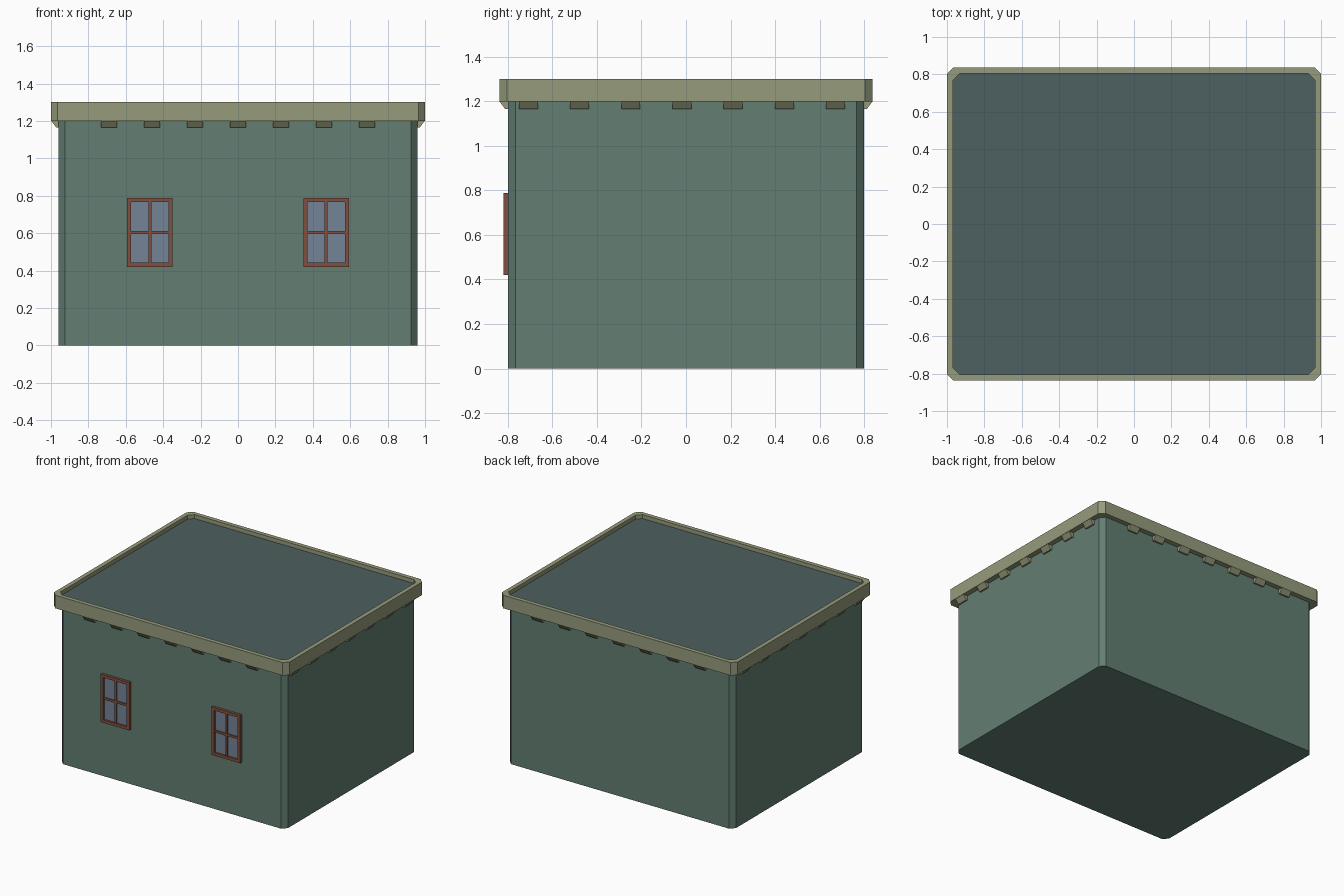
import bpy, bmesh
from math import pi
from mathutils import Matrix, Vector

if "Cube" in bpy.data.objects:
    bpy.data.objects.remove(bpy.data.objects["Cube"])


def material(name, rgb):
    m = bpy.data.materials.new(name)
    m.diffuse_color = (*rgb, 1)
    m.use_nodes = True
    m.node_tree.nodes["Principled BSDF"].inputs["Base Color"].default_value = m.diffuse_color
    return m


GREEN = material("wall_green", (0.125, 0.21, 0.17))
ROOF = material("roof_slate", (0.075, 0.115, 0.115))
OLIVE = material("trim_olive", (0.30, 0.33, 0.20))
WOOD = material("window_wood", (0.22, 0.08, 0.05))
GLASS = material("window_glass", (0.17, 0.23, 0.31))


def finish(name, bm, mat):
    bmesh.ops.recalc_face_normals(bm, faces=bm.faces)
    me = bpy.data.meshes.new(name)
    bm.to_mesh(me)
    bm.free()
    me.materials.append(mat)
    ob = bpy.data.objects.new(name, me)
    bpy.context.collection.objects.link(ob)
    return ob


def loop(bm, x, y, c, z):
    """Rectangle with chamfered corners at height z."""
    pts = [(x, y - c), (x - c, y), (c - x, y), (-x, y - c),
           (-x, c - y), (c - x, -y), (x - c, -y), (x, c - y)]
    return [bm.verts.new((*p, z)) for p in pts]


def bridge(bm, a, b):
    n = len(a)
    for i in range(n):
        j = (i + 1) % n
        bm.faces.new((a[i], a[j], b[j], b[i]))


def add_box(bm, lo, hi):
    lo, hi = Vector(lo), Vector(hi)
    m = Matrix.Translation((lo + hi) / 2) @ Matrix.Diagonal((*(hi - lo), 1))
    bmesh.ops.create_cube(bm, size=1, matrix=m)


# Walls with chamfered corners
bm = bmesh.new()
base = loop(bm, 0.96, 0.80, 0.035, 0)
bridge(bm, base, loop(bm, 0.96, 0.80, 0.035, 1.2))
bm.faces.new(base[::-1])
finish("walls", bm, GREEN)

# Sunken flat roof
bm = bmesh.new()
bm.faces.new(loop(bm, 0.967, 0.807, 0.035, 1.27))
finish("roof", bm, ROOF)

# Cornice ring
bm = bmesh.new()
rings = [loop(bm, 1.0, 0.838, 0.035, 1.2), loop(bm, 1.0, 0.838, 0.035, 1.3),
         loop(bm, 0.967, 0.805, 0.035, 1.3), loop(bm, 0.967, 0.805, 0.035, 1.27)]
inner = loop(bm, 0.96, 0.80, 0.035, 1.2)
for a, b in zip([inner] + rings, rings):
    bridge(bm, a, b)
finish("cornice", bm, OLIVE)

# Tapered brackets under the cornice, seven per side
PROFILE = [(-0.005, 1.2), (0.038, 1.2), (0.012, 1.165), (-0.005, 1.165)]


def brackets(name, wall, offset, angle):
    bm = bmesh.new()
    for i in range(-3, 4):
        cx = offset + 0.23 * i
        sides = [[bm.verts.new((cx + s, -wall - d, z)) for d, z in PROFILE]
                 for s in (-0.0425, 0.0425)]
        bridge(bm, *sides)
        bm.faces.new(sides[0])
        bm.faces.new(sides[1][::-1])
    bm.transform(Matrix.Rotation(angle, 4, "Z"))
    finish(name, bm, OLIVE)


brackets("front_brackets", 0.80, 0, 0)
brackets("back_brackets", 0.80, 0, pi)
brackets("right_brackets", 0.96, -0.018, pi / 2)
brackets("left_brackets", 0.96, 0.018, -pi / 2)

# Front windows: frame, glazing bars and glass
W, Z0, Z1, F, B = 0.122, 0.42, 0.788, 0.022, 0.008
ZM = (Z0 + Z1) / 2
for side, cx in (("left", -0.471), ("right", 0.471)):
    bm = bmesh.new()
    for s in (-1, 1):
        a, b = sorted((cx + s * W, cx + s * (W - F)))
        add_box(bm, (a, -0.82, Z0), (b, -0.795, Z1))
    for a, b in ((Z0, Z0 + F), (Z1 - F, Z1)):
        add_box(bm, (cx - W + F, -0.82, a), (cx + W - F, -0.795, b))
    add_box(bm, (cx - B, -0.815, Z0 + F), (cx + B, -0.795, Z1 - F))
    add_box(bm, (cx - W + F, -0.8145, ZM - B), (cx + W - F, -0.795, ZM + B))
    finish(side + "_window_frame", bm, WOOD)
    bm = bmesh.new()
    add_box(bm, (cx - W + F, -0.805, Z0 + F), (cx + W - F, -0.795, Z1 - F))
    finish(side + "_window_glass", bm, GLASS)
